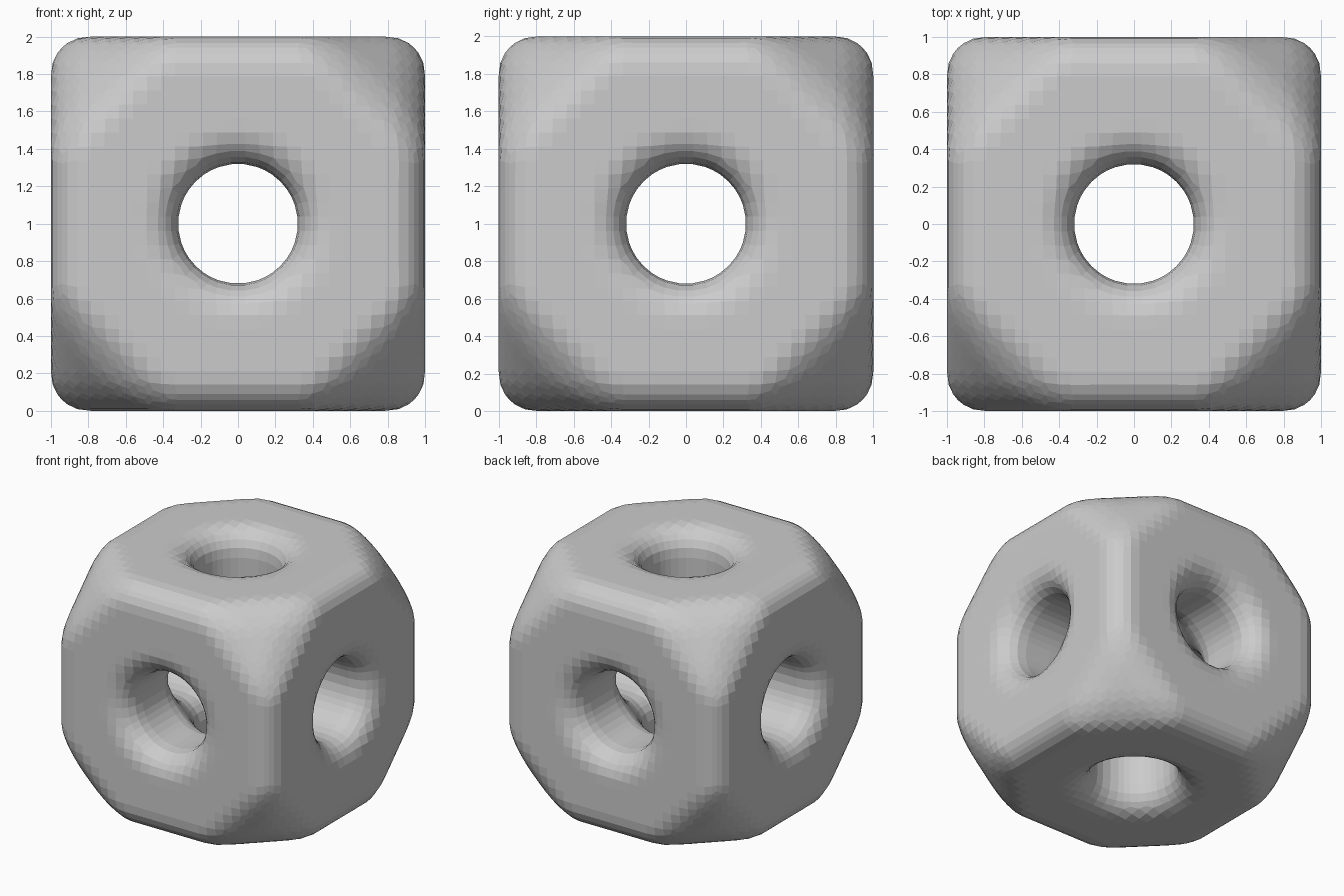
import bpy
import bmesh
from math import pi, sqrt
from mathutils import Matrix, Vector

HOLE = 0.32      # hole radius
ROUND = 0.2      # rounding of edges and hole mouths
CORNER = 2.38    # corner cut: |x| + |y| + |z|
CELL = 0.075     # facet size

old = bpy.data.objects.get("Cube")
if old:
    bpy.data.objects.remove(old, do_unlink=True)


def add_object(name, bm):
    mesh = bpy.data.meshes.new(name)
    bm.to_mesh(mesh)
    bm.free()
    obj = bpy.data.objects.new(name, mesh)
    bpy.context.collection.objects.link(obj)
    return obj


def depth(p):
    """Signed distance to the rounded, corner-cut and drilled cube."""
    x, y, z = abs(p.x), abs(p.y), abs(p.z)
    limits = [x - 1, y - 1, z - 1,
              2 * (x + y + z - CORNER) / sqrt(3),
              HOLE - sqrt(x * x + y * y),
              HOLE - sqrt(y * y + z * z),
              HOLE - sqrt(x * x + z * z)]
    outer = sqrt(sum(max(d + ROUND, 0) ** 2 for d in limits))
    return min(max(limits), -ROUND) + outer


def settle(p):
    """Move a point onto the rounded surface."""
    e = 0.002
    axes = [Vector((e, 0, 0)), Vector((0, e, 0)), Vector((0, 0, e))]
    for _ in range(6):
        slope = Vector([(depth(p + a) - depth(p - a)) / (2 * e) for a in axes])
        if slope.length < 0.1:
            break
        step = slope * (-depth(p) / slope.length_squared)
        if step.length > 0.1:
            step.length = 0.1
        p = p + step
    return p


# Cube with its eight corners cut off
bm = bmesh.new()
bmesh.ops.create_cube(bm, size=2)
for sx in (-1, 1):
    for sy in (-1, 1):
        for sz in (-1, 1):
            normal = Vector((sx, sy, sz))
            cut = bmesh.ops.bisect_plane(
                bm, geom=bm.verts[:] + bm.edges[:] + bm.faces[:],
                plane_co=normal * CORNER / 3, plane_no=normal, clear_outer=True)
            rim = [g for g in cut["geom_cut"] if isinstance(g, bmesh.types.BMEdge)]
            bmesh.ops.contextual_create(bm, geom=rim)
bmesh.ops.recalc_face_normals(bm, faces=bm.faces[:])
block = add_object("drilled_block", bm)

# Three crossing holes
drills = []
for axis in "XYZ":
    turn = {"X": Matrix.Rotation(pi / 2, 4, "Y"),
            "Y": Matrix.Rotation(pi / 2, 4, "X"),
            "Z": Matrix.Identity(4)}[axis]
    bm = bmesh.new()
    bmesh.ops.create_cone(bm, cap_ends=True, segments=32, radius1=HOLE + 0.02,
                          radius2=HOLE + 0.02, depth=3, matrix=turn)
    drill = add_object("drill_" + axis.lower(), bm)
    drill.hide_render = True
    drills.append(drill)
    mod = block.modifiers.new("hole_" + axis.lower(), "BOOLEAN")
    mod.operation = "DIFFERENCE"
    mod.solver = "EXACT"
    mod.object = drill

# Even facets, relaxed
remesh = block.modifiers.new("facets", "REMESH")
remesh.mode = "VOXEL"
remesh.voxel_size = CELL
relax = block.modifiers.new("relax", "SMOOTH")
relax.factor = 0.5
relax.iterations = 3

# Bake the modifiers, then drop the helpers
bpy.context.view_layer.update()
graph = bpy.context.evaluated_depsgraph_get()
baked = bpy.data.meshes.new_from_object(block.evaluated_get(graph))
block.modifiers.clear()
block.data = baked
for drill in drills:
    bpy.data.objects.remove(drill, do_unlink=True)

# Round every edge and hole mouth, and stand the block on the ground
for v in baked.vertices:
    v.co = settle(v.co.copy()) + Vector((0, 0, 1))
for face in baked.polygons:
    face.use_smooth = False

# Plain grey
grey = bpy.data.materials.new("light_grey")
grey.use_nodes = True
colour = (0.6, 0.6, 0.6, 1)
grey.diffuse_color = colour
grey.node_tree.nodes["Principled BSDF"].inputs["Base Color"].default_value = colour
baked.materials.clear()
baked.materials.append(grey)
baked.update()
